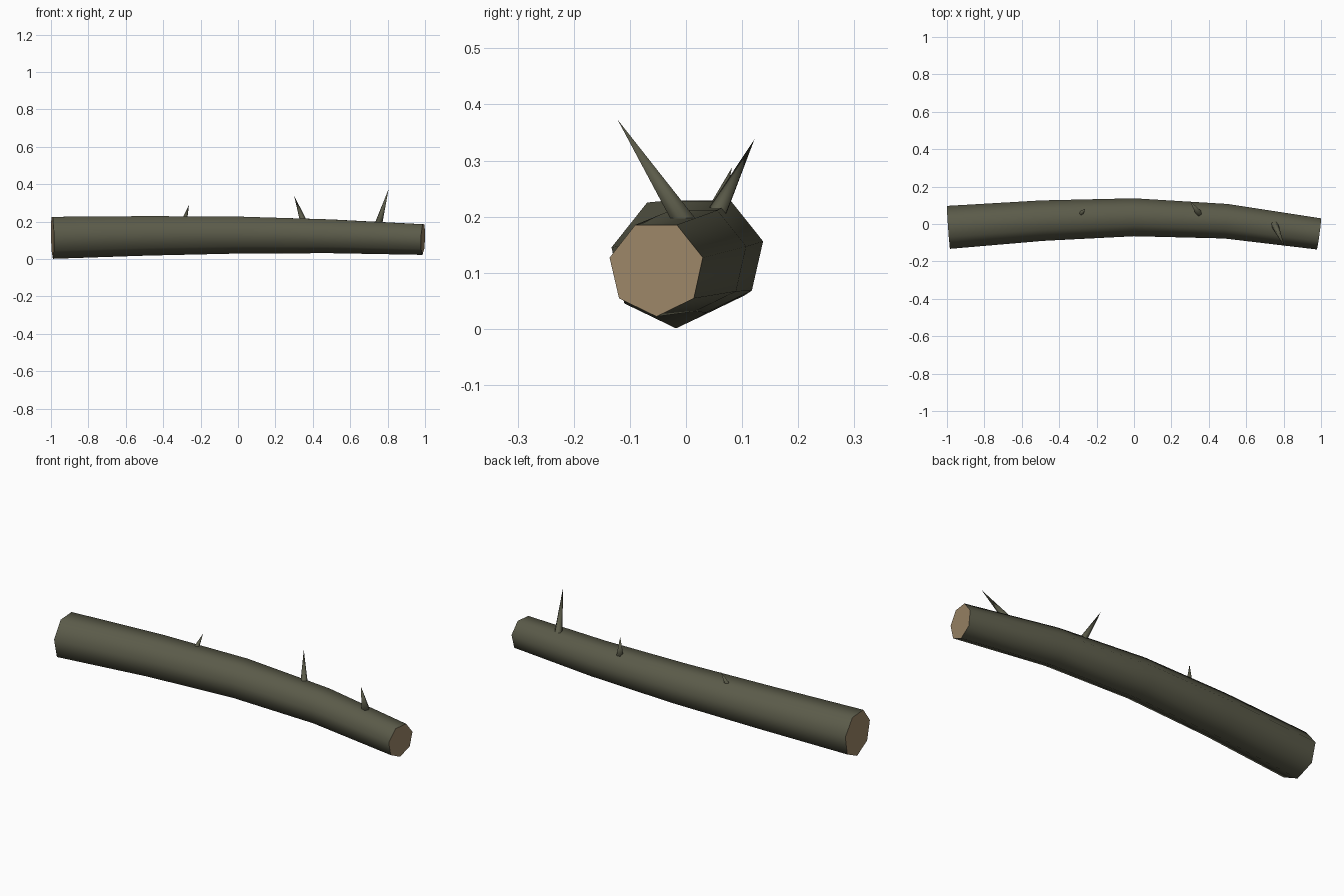
import bpy, bmesh, math
from mathutils import Vector

cube = bpy.data.objects.get("Cube")
if cube:
    bpy.data.objects.remove(cube, do_unlink=True)


def make_material(name, colour):
    mat = bpy.data.materials.new(name)
    mat.use_nodes = True
    mat.diffuse_color = (*colour, 1)
    bsdf = mat.node_tree.nodes["Principled BSDF"]
    bsdf.inputs["Base Color"].default_value = (*colour, 1)
    bsdf.inputs["Roughness"].default_value = 0.9
    return mat


bark = make_material("dark bark", (0.105, 0.105, 0.068))
cut_wood = make_material("cut wood", (0.34, 0.245, 0.14))


def tapered_limb(name, path, sides, materials, pointed=False):
    """Skin rings of given radius along a path, square to its direction."""
    bm = bmesh.new()
    centres = [Vector(p[:3]) for p in path]
    rings = []
    for i, c in enumerate(centres):
        along = (centres[min(i + 1, len(path) - 1)] - centres[max(i - 1, 0)]).normalized()
        side = Vector((0, 0, 1)).cross(along).normalized()
        up = along.cross(side)
        if pointed and i == len(path) - 1:
            rings.append([bm.verts.new(c)])
            continue
        ring = []
        for k in range(sides):
            a = math.tau * k / sides - math.pi / 2
            ring.append(bm.verts.new(c + path[i][3] * (math.cos(a) * side + math.sin(a) * up)))
        rings.append(ring)
    for a, b in zip(rings, rings[1:]):
        for k in range(sides):
            n = (k + 1) % sides
            if len(b) == 1:
                bm.faces.new((a[k], a[n], b[0]))
            else:
                bm.faces.new((a[k], a[n], b[n], b[k]))
    # sawn ends
    for ring in (rings[0], rings[-1]):
        if len(ring) > 1:
            bm.faces.new(ring).material_index = len(materials) - 1
    bmesh.ops.recalc_face_normals(bm, faces=bm.faces)
    mesh = bpy.data.meshes.new(name)
    bm.to_mesh(mesh)
    bm.free()
    for m in materials:
        mesh.materials.append(m)
    obj = bpy.data.objects.new(name, mesh)
    bpy.context.collection.objects.link(obj)
    bpy.ops.object.select_all(action="DESELECT")
    obj.select_set(True)
    bpy.context.view_layer.objects.active = obj
    bpy.ops.object.shade_smooth_by_angle(angle=math.radians(75))
    return obj


# main branch: x, y, z, radius
tapered_limb("branch", [
    (-0.992, -0.018, 0.119, 0.118),
    (-0.49, 0.018, 0.129, 0.111),
    (0, 0.036, 0.133, 0.104),
    (0.49, 0.015, 0.126, 0.095),
    (0.989, -0.053, 0.108, 0.086),
], 7, [bark, cut_wood])

# bare twig stubs: base, tip, base radius
twigs = {
    "front_twig": ((0.75, 0, 0.186), (0.805, -0.122, 0.373), 0.021),
    "back_twig": ((0.35, 0.053, 0.2), (0.3, 0.122, 0.338), 0.019),
    "small_twig": ((-0.284, 0.055, 0.215), (-0.262, 0.082, 0.288), 0.014),
}
for name, (base, tip, radius) in twigs.items():
    tapered_limb(name, [(*base, radius), (*tip, 0)], 5, [bark], pointed=True)
